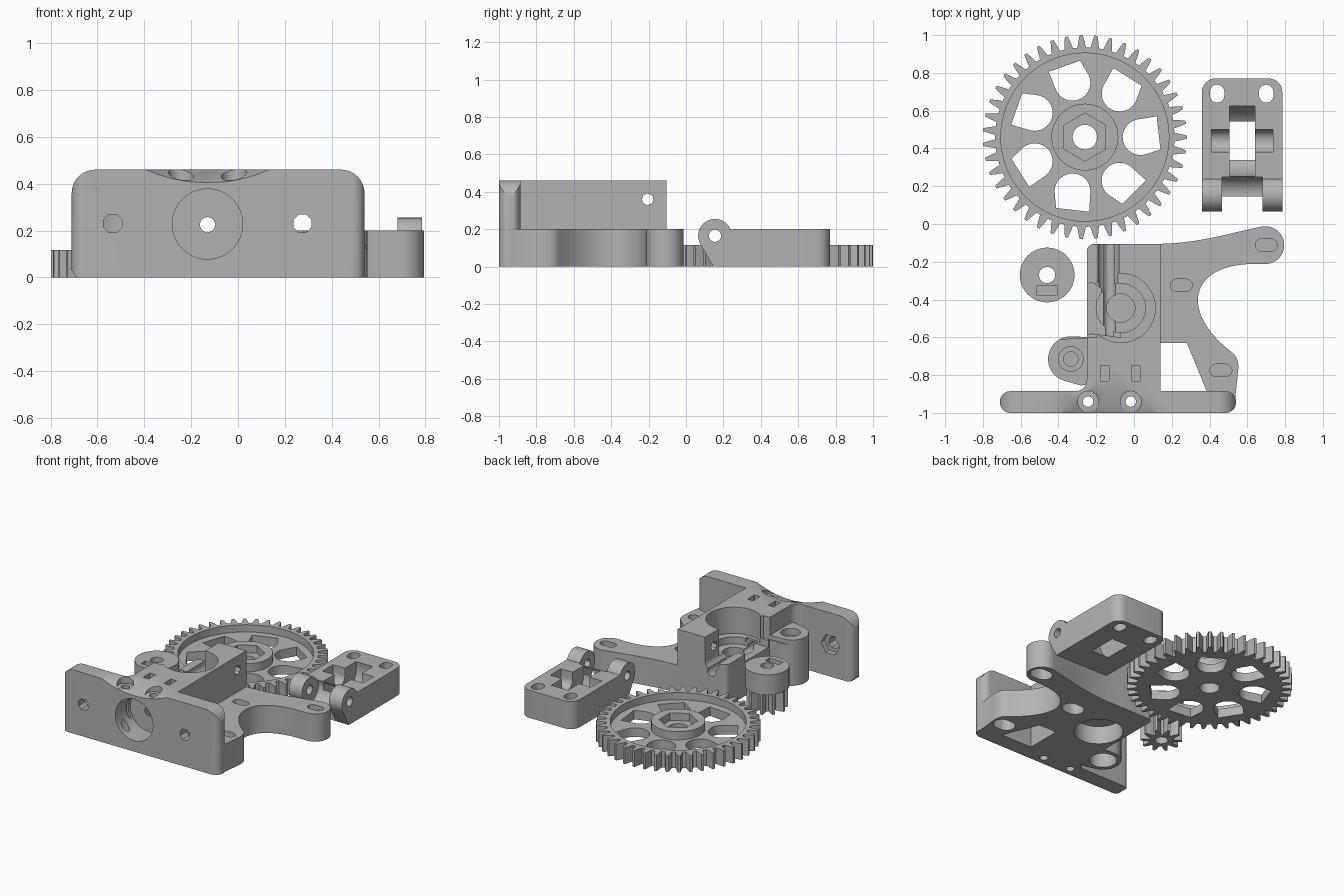
import bpy, bmesh
from math import cos, sin, pi, radians, atan2
from mathutils import Vector, Matrix
from mathutils.geometry import convex_hull_2d, interpolate_bezier

if "Cube" in bpy.data.objects:
    bpy.data.objects.remove(bpy.data.objects["Cube"])

grey = bpy.data.materials.new("plain grey plastic")
grey.use_nodes = True
GREY = (0.45, 0.45, 0.45, 1)
grey.diffuse_color = GREY
grey.node_tree.nodes["Principled BSDF"].inputs["Base Color"].default_value = GREY


# Profile helpers
def arc(cx, cy, r, a=0, b=360, n=32):
    full = abs(b - a) >= 360
    steps = n if full else n + 1
    return [(cx + r * cos(radians(a + (b - a) * i / n)),
             cy + r * sin(radians(a + (b - a) * i / n))) for i in range(steps)]


def hull(pts):
    return [pts[i] for i in convex_hull_2d([Vector(p) for p in pts])]


def rounded_box(x0, x1, y0, y1, r):
    pts = []
    for x in (x0 + r, x1 - r):
        for y in (y0 + r, y1 - r):
            pts += arc(x, y, r)
    return hull(pts)


def box(x0, x1, y0, y1):
    return [(x0, y0), (x1, y0), (x1, y1), (x0, y1)]


def slot(cx, cy, length, r):
    return hull(arc(cx - length, cy, r) + arc(cx + length, cy, r))


def bend(a, b, c, d, n=12):
    return [(p.x, p.y) for p in interpolate_bezier(*[Vector(q).to_3d() for q in (a, b, c, d)], n)]


# Extrude a profile along an axis between two levels
def prism(name, pts, lo, hi, axis="Z"):
    place = {"Z": lambda u, v, w: (u, v, w),
             "Y": lambda u, v, w: (u, w, v),
             "X": lambda u, v, w: (w, u, v)}[axis]
    bm = bmesh.new()
    low = bm.faces.new([bm.verts.new(place(u, v, lo)) for u, v in pts])
    ext = bmesh.ops.extrude_face_region(bm, geom=[low])
    moved = [g for g in ext["geom"] if isinstance(g, bmesh.types.BMVert)]
    bmesh.ops.translate(bm, verts=moved, vec=Vector(place(0, 0, hi - lo)))
    bmesh.ops.recalc_face_normals(bm, faces=bm.faces)
    mesh = bpy.data.meshes.new(name)
    bm.to_mesh(mesh)
    bm.free()
    obj = bpy.data.objects.new(name, mesh)
    mesh.materials.append(grey)
    bpy.context.collection.objects.link(obj)
    return obj


def combine(target, tool, op):
    mod = target.modifiers.new(op.lower(), "BOOLEAN")
    mod.operation, mod.object, mod.solver = op, tool, "EXACT"
    bpy.context.view_layer.objects.active = target
    bpy.ops.object.modifier_apply(modifier=mod.name)
    bpy.data.objects.remove(tool)


def cut(target, pts, lo, hi, axis="Z"):
    combine(target, prism("cutter", pts, lo, hi, axis), "DIFFERENCE")


def add(target, pts, lo, hi, axis="Z"):
    combine(target, prism("piece", pts, lo, hi, axis), "UNION")


def finish(obj):
    bpy.ops.object.select_all(action="DESELECT")
    obj.select_set(True)
    bpy.context.view_layer.objects.active = obj
    bpy.ops.object.shade_smooth_by_angle(angle=radians(30))


def gear_outline(cx, cy, teeth, root, tip):
    mid = (root + tip) / 2
    shape = ((-0.33, root), (-0.22, mid), (-0.1, tip), (0.1, tip), (0.22, mid), (0.33, root))
    return [(cx + r * cos(2 * pi * (i + f) / teeth), cy + r * sin(2 * pi * (i + f) / teeth))
            for i in range(teeth) for f, r in shape]


# Large gear: toothed rim, recessed web, hub with hex socket, seven windows
GX, GY = -0.26, 0.46
gear = prism("large_gear", gear_outline(GX, GY, 43, 0.475, 0.54), 0, 0.117)
cut(gear, arc(GX, GY, 0.445, n=64), 0.065, 0.3)
add(gear, arc(GX, GY, 0.177, n=48), 0.03, 0.125)
cut(gear, arc(GX, GY, 0.127, 30, 390, 6), 0.07, 0.3)
cut(gear, arc(GX, GY, 0.065), -0.1, 0.3)
window = hull(arc(0.295, 0, 0.095) + [(0.38, 0.11), (0.4, -0.065)])
for i in range(7):
    turn = Matrix.Rotation(2 * pi * i / 7, 2)
    cut(gear, [tuple(turn @ Vector(p) + Vector((GX, GY))) for p in window], -0.1, 0.3)
finish(gear)

# Small gear with a collar, nut slot and set screw hole
SX, SY = -0.46, -0.27
pinion = prism("small_gear", gear_outline(SX, SY, 10, 0.08, 0.137), 0, 0.17)
add(pinion, arc(SX, SY, 0.145, n=48), 0.15, 0.295)
cut(pinion, arc(SX, SY, 0.043), -0.1, 0.5)
cut(pinion, box(SX - 0.055, SX + 0.055, SY - 0.105, SY - 0.055), 0.18, 0.5)
cut(pinion, arc(SX, 0.23, 0.025, n=12), SY - 0.2, SY, "Y")
finish(pinion)

# Idler: block with two hinge lugs, bearing pocket, axle groove, screw holes
idler = prism("idler", hull(arc(0.43, 0.7, 0.07) + arc(0.715, 0.7, 0.07)
                            + [(0.36, 0.145), (0.785, 0.145)]), 0, 0.2)
lug = hull(arc(0.155, 0.165, 0.09, n=40) + [(0.145, 0), (0.25, 0)])
for x in (0.36, 0.68):
    add(idler, lug, x, x + 0.105, "X")
cut(idler, arc(0.155, 0.165, 0.1, n=40), 0.465, 0.68, "X")
cut(idler, arc(0.155, 0.165, 0.033, n=12), 0.2, 1, "X")
cut(idler, arc(0.44, 0.16, 0.19, n=48), 0.505, 0.64, "X")
cut(idler, hull(arc(0.44, 0.15, 0.06) + box(0.38, 0.5, 0.2, 0.3)), 0.41, 0.735, "X")
for x in (0.44, 0.7):
    cut(idler, hull(arc(x, 0.68, 0.038) + arc(x, 0.7, 0.038)), -0.1, 0.5)
finish(idler)

# Main body: front plate rounded in both elevation and plan
body = prism("extruder_body", hull(arc(-0.61, 0.36, 0.1) + arc(0.44, 0.36, 0.1)
                                   + [(-0.69, 0), (-0.71, 0.03), (0.54, 0)]), -1, -0.885, "Y")
combine(body, prism("plan", rounded_box(-0.71, 0.54, -1, -0.885, 0.055), -0.1, 0.6), "INTERSECT")

# Tall central block and the pivot boss at its side
add(body, hull(arc(-0.21, -0.145, 0.04) + [(0.14, -0.105), (0.14, -0.93), (-0.25, -0.93)]), 0, 0.46)
add(body, arc(-0.31, -0.825, 0.06, 0, -90, 8) + [(-0.2, -0.9), (-0.2, -0.82)], 0, 0.46)
add(body, hull(arc(-0.335, -0.715, 0.12, n=40)
               + [(-0.2, -0.6), (-0.2, -0.84), (-0.28, -0.855)]), 0, 0.33)

# Motor arm plate with curved edges
outline = ([(0, -0.93), (0, -0.105)]
           + bend((0.14, -0.105), (0.35, -0.1), (0.5, -0.05), (0.675, -0.014))
           + arc(0.695, -0.112, 0.1, 95, -95, 20)
           + bend((0.607, -0.212), (0.43, -0.22), (0.34, -0.3), (0.338, -0.4))
           + bend((0.338, -0.4), (0.338, -0.52), (0.45, -0.63), (0.52, -0.68))[1:]
           + bend((0.52, -0.68), (0.545, -0.7), (0.555, -0.73), (0.552, -0.77), 6)[1:]
           + [(0.535, -0.93)])
add(body, outline, 0, 0.2)
cut(body, [(0.14, -0.63), (0.28, -0.63), (0.385, -0.885), (0.14, -0.885)], -0.1, 0.25)
for x, y in ((0.25, -0.325), (0.7, -0.112), (0.46, -0.775)):
    cut(body, slot(x, y, 0.025, 0.033), 0.1, 0.5)
    cut(body, slot(x, y, 0.02, 0.058), -0.1, 0.08)

# Stepped bearing pocket above and below, leaving a thin wall between
BX, BY = -0.07, -0.445
for r, lo, hi in ((0.183, 0.27, 0.6), (0.13, 0.22, 0.6), (0.075, 0.16, 0.6), (0.16, -0.1, 0.13)):
    cut(body, arc(BX, BY, r, n=48), lo, hi)

# Lowered side next to the pocket, with the filament groove and its passage
cut(body, [(-0.4, -0.05), (-0.08, -0.05), (-0.08, -0.445), (-0.2, -0.6), (-0.4, -0.61)], 0.3, 0.6)
cut(body, hull(arc(-0.135, 0.29, 0.055) + box(-0.19, -0.08, 0.3, 0.4)), -0.4, 0, "Y")
cut(body, [(-0.3, -0.33), (-0.22, -0.31), (-0.11, -0.385), (-0.07, -0.6), (-0.22, -0.58), (-0.3, -0.6)],
    0.25, 0.6)
cut(body, arc(-0.13, 0.225, 0.033, n=12), -1.2, 0, "Y")
cut(body, arc(-0.205, 0.36, 0.032, n=8), -0.4, 0.3, "X")

# Recess in the plate face, mounting holes with hex seats behind
cut(body, arc(-0.13, 0.228, 0.15, n=48), -1.2, -0.83, "Y")
for x in (-0.535, 0.275):
    cut(body, arc(x, 0.23, 0.042, 22.5, 382.5, 8), -1.2, -0.7, "Y")
    cut(body, arc(x, 0.23, 0.075, n=6), -0.925, -0.8, "Y")

# Shallow sloping scoop in the top of the plate
scoop = prism("scoop", arc(0, 0, 0.69, n=128), -0.5, 0.5, "Y")
scoop.matrix_world = Matrix.Translation((-0.13, -1, 1.145)) @ Matrix.Rotation(atan2(0.045, 0.115), 4, "X")
bpy.context.view_layer.update()
combine(body, scoop, "DIFFERENCE")

# Vertical screws through the plate, nut traps on the block
for x in (-0.243, -0.017):
    cut(body, arc(x, -0.94, 0.028, n=16), -0.1, 0.6)
    cut(body, arc(x, -0.94, 0.055, n=24), 0.415, 0.6)
for x in (-0.155, 0.01):
    cut(body, box(x - 0.022, x + 0.022, -0.83, -0.75), 0.15, 0.6)

# Pivot boss seat and the hollow beneath it
for r, lo, hi in ((0.065, 0.28, 0.6), (0.038, 0.18, 0.6), (0.09, -0.1, 0.13)):
    cut(body, arc(-0.335, -0.715, r), lo, hi)
finish(body)
